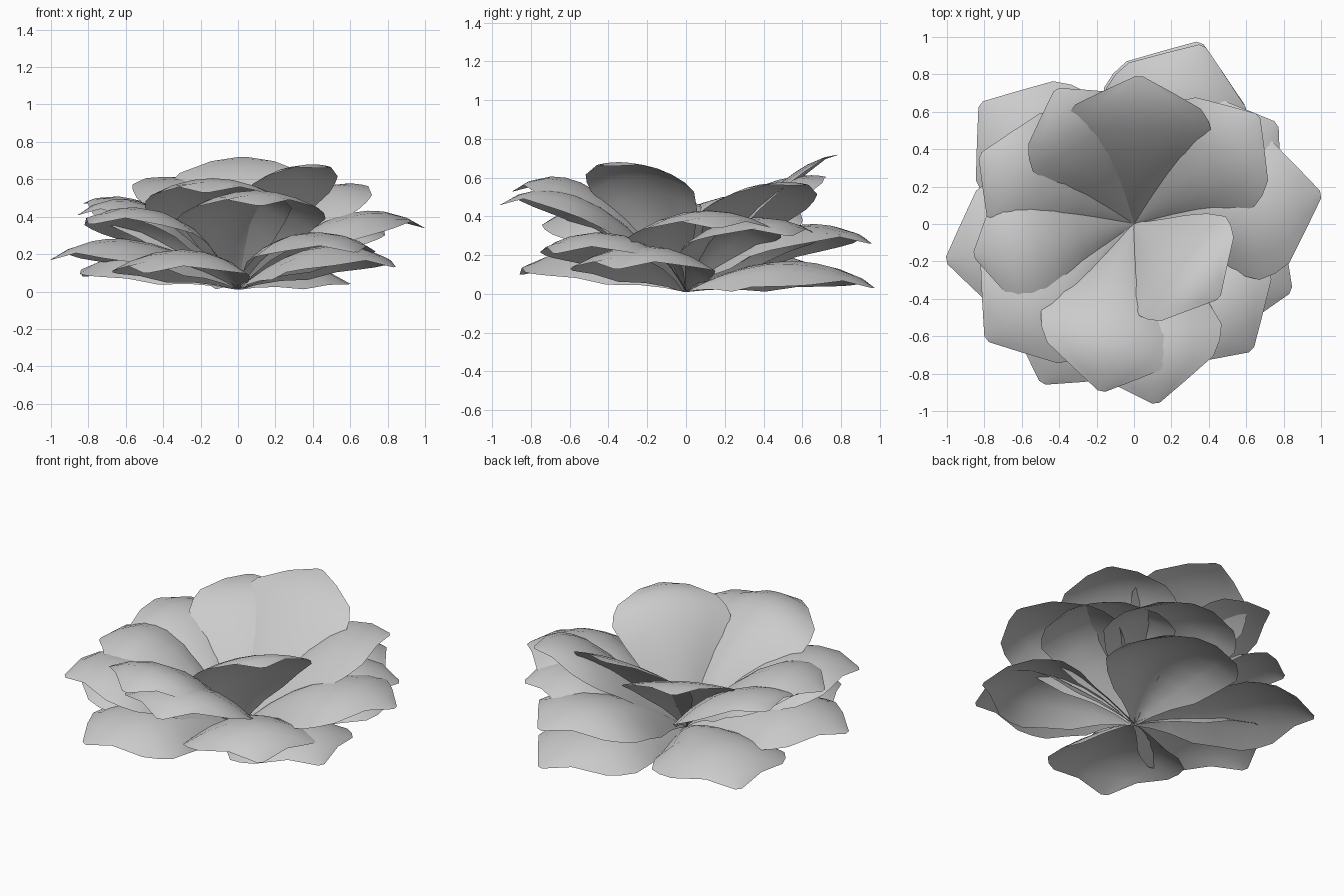
import bpy
from math import sin, cos, radians

if "Cube" in bpy.data.objects:
    bpy.data.objects.remove(bpy.data.objects["Cube"])

# Petal outline: (position along petal, half width)
OUTLINE = [(0, .015), (.08, .07), (.18, .15), (.3, .25), (.43, .34), (.57, .4),
           (.66, .38), (.75, .335), (.88, .17), (1, .02)]
ACROSS = [-1, -.66, -.33, 0, .33, .66, 1]


def bez(a, b, c, t):
    return (1 - t) ** 2 * a + 2 * t * (1 - t) * b + t * t * c


def petal(name, az, r, z, lift=.29, mid=.58, droop=.13, width=1):
    """Arched petal: base at the centre, tip at (az, r, z), side edges drooping."""
    ca, sa = cos(radians(az)), sin(radians(az))
    verts, faces = [], []
    n = len(ACROSS)
    for t, w in OUTLINE:
        pr = bez(0, mid * r, r, t)
        pz = bez(.01, z + lift, z, t)
        fold = min(1, t / .3) if t < .57 else (w / .4) ** 2
        for v in ACROSS:
            lat = v * w * width
            verts.append((pr * ca - lat * sa, pr * sa + lat * ca,
                          max(pz - droop * fold * v * v, .004)))
    for i in range(len(OUTLINE) - 1):
        for j in range(n - 1):
            a = i * n + j
            faces.append((a, a + n, a + n + 1, a + 1))
    me = bpy.data.meshes.new(name)
    me.from_pydata(verts, [], faces)
    me.update()
    me.shade_smooth()
    ob = bpy.data.objects.new(name, me)
    bpy.context.collection.objects.link(ob)


# Inner upright petals: azimuth, radius, tip height, lift, control, droop, width
for i, p in enumerate([(319, .60, .66, .14, .5, .08, .88), (88, .79, .72, -.02, .62, .05, 1),
                       (120, .83, .6, .1, .6, .04, .82), (41, .88, .56, .12, .6, .08, .88)]):
    petal(f"inner_petal_{i + 1}", *p)

# Middle arching petals
for i, p in enumerate([(191, .87, .41), (259, .91, .53), (277, .965, .46),
                       (156, .9, .47, .18), (218, 1.0, .36), (9, 1.01, .34)]):
    petal(f"middle_petal_{i + 1}", *p)

# Outer low petals
for i, p in enumerate([(69, 1.02, .26), (35, .93, .3), (313, .92, .21), (191, 1.02, .17),
                       (337, .91, .13), (240, .98, .1), (142, 1.04, .08), (70, 1.03, .03)]):
    petal(f"outer_petal_{i + 1}", *p)
